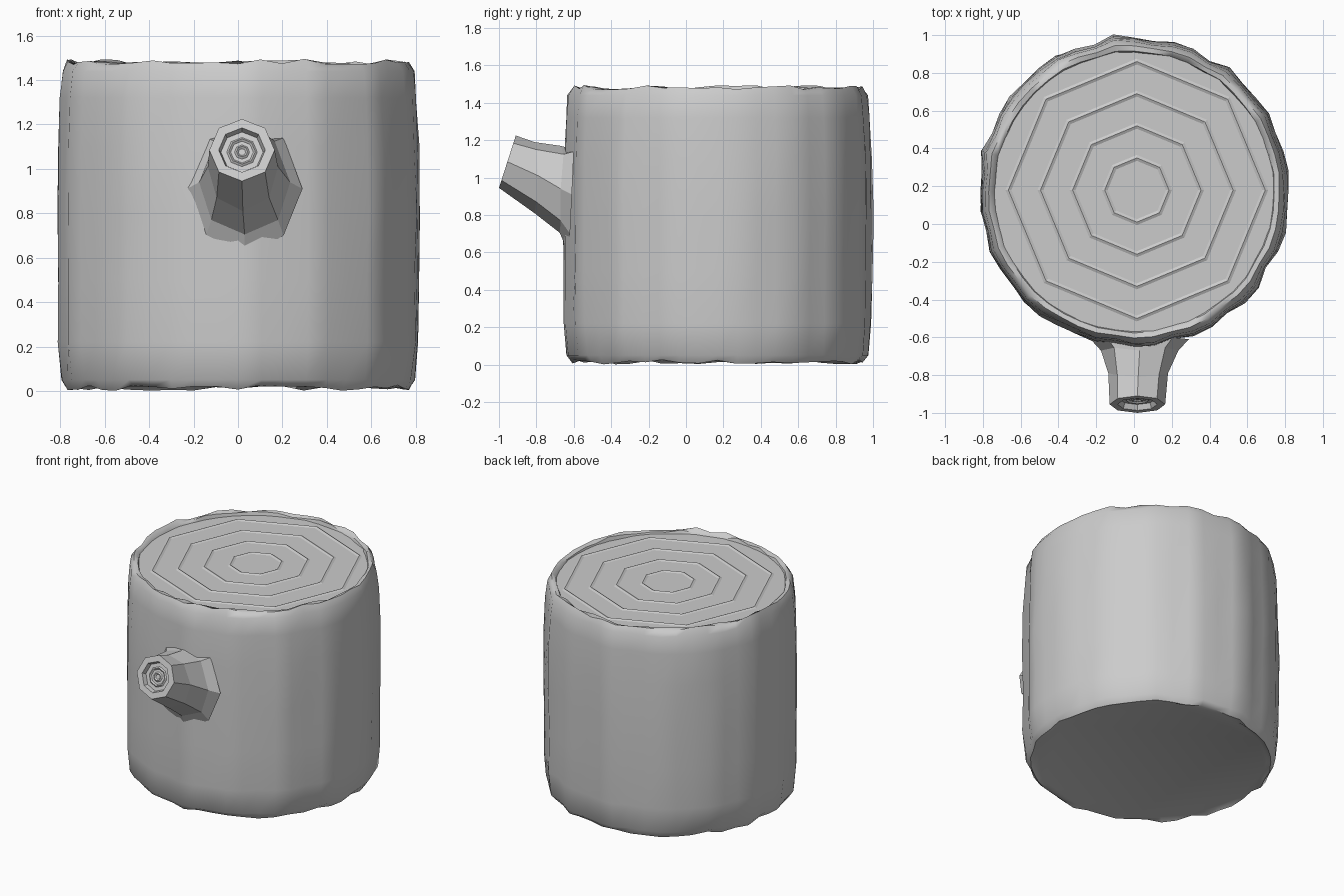
import bpy, bmesh, math, random
from mathutils import Vector

if "Cube" in bpy.data.objects:
    bpy.data.objects.remove(bpy.data.objects["Cube"])

random.seed(7)
CX, CY = 0.0, 0.17          # trunk axis


def loft(bm, rings, cap_start=False, cap_end=False):
    """Skin closed rings of equal point count, optionally capping the ends."""
    rows = [[bm.verts.new(p) for p in r] for r in rings]
    n = len(rows[0])
    for a, b in zip(rows, rows[1:]):
        for i in range(n):
            j = (i + 1) % n
            bm.faces.new((a[i], a[j], b[j], b[i]))
    if cap_start:
        bm.faces.new(rows[0][::-1])
    if cap_end:
        bm.faces.new(rows[-1])


def circle(r, z, n, x=CX, y=CY):
    return [(x + r * math.sin(-math.tau * i / n), y + r * math.cos(math.tau * i / n), z)
            for i in range(n)]


def finish(name, bm, smooth=None):
    bmesh.ops.recalc_face_normals(bm, faces=bm.faces[:])
    me = bpy.data.meshes.new(name)
    bm.to_mesh(me)
    bm.free()
    ob = bpy.data.objects.new(name, me)
    bpy.context.collection.objects.link(ob)
    if smooth:
        bpy.ops.object.select_all(action='DESELECT')
        ob.select_set(True)
        bpy.context.view_layer.objects.active = ob
        bpy.ops.object.shade_smooth_by_angle(angle=math.radians(smooth))
    return ob


# Bark: rounded profile (radius, z, roughness) with wandering vertical ridges
profile = [(0.745, 0.02, 0.0), (0.775, 0.014, 0.4), (0.802, 0.05, 0.7), (0.817, 0.22, 1),
           (0.818, 0.5, 1), (0.822, 0.8, 1), (0.818, 1.1, 1), (0.808, 1.32, 0.9),
           (0.797, 1.44, 0.8), (0.772, 1.482, 0.5), (0.745, 1.475, 0.3), (0.735, 1.44, 0.2)]
N = 48
ridge = [0.009 * math.sin(i * 2.1) + random.uniform(-0.011, 0.011) for i in range(N)]
rings = []
for k, (r, z, rough) in enumerate(profile):
    ring = []
    for i in range(N):
        a = math.tau * i / N
        rr = r + rough * (ridge[i] + random.uniform(-0.005, 0.005))
        zz = z + (random.uniform(-0.013, 0.013) if k in (1, 9, 10) else 0)
        ring.append((CX + rr * math.cos(a), CY + rr * math.sin(a), max(zz, 0)))
    rings.append(ring)
bm = bmesh.new()
loft(bm, rings, cap_start=True)
finish("bark", bm, 50)

# Cut top, set slightly below the bark lip, with faint octagonal growth rings
TOP = 1.458
bm = bmesh.new()
bm.faces.new([bm.verts.new(p) for p in circle(0.765, TOP, 32)])
finish("cut_top", bm)
bm = bmesh.new()
for r in (0.17, 0.34, 0.51, 0.68):
    loft(bm, [circle(r + d, TOP + h, 8, 0.015, 0.18)
              for d, h in ((-0.018, -0.001), (0, 0.007), (0.018, -0.001))])
finish("growth_rings", bm)

# Branch stub: octagonal flare from the trunk to a tilted tip
axis = Vector((0, -0.95, 0.305)).normalized()
up = Vector((0, 0.305, 0.95)).normalized()
tip = Vector((0.018, -0.955, 1.085))


def tip_ring(r, depth=0.0):
    return [tip - axis * depth + Vector((1, 0, 0)) * (r * math.sin(math.tau * i / 8))
            + up * (r * math.cos(math.tau * i / 8)) for i in range(8)]


def half_ring(pts, x0=0.03):
    """Five points from top to bottom, mirrored to the left side."""
    right = [(x0 + x, y, z) for x, y, z in pts]
    left = [(x0 - x, y, z) for x, y, z in pts[3:0:-1]]
    return right + left


root = half_ring([(0, -0.60, 1.15), (0.175, -0.60, 1.14), (0.26, -0.61, 0.91),
                  (0.175, -0.62, 0.70), (0, -0.63, 0.60)])
flare = half_ring([(0, -0.67, 1.17), (0.135, -0.655, 1.125), (0.205, -0.67, 0.94),
                   (0.15, -0.67, 0.77), (0, -0.675, 0.705)])
neck = half_ring([(0, -0.81, 1.19), (0.11, -0.80, 1.15), (0.158, -0.79, 1.01),
                  (0.118, -0.80, 0.87), (0, -0.81, 0.81)], 0.022)
bm = bmesh.new()
loft(bm, [root, flare, neck, tip_ring(0.147), tip_ring(0.105), tip_ring(0.095, 0.03)],
     cap_end=True)
finish("branch_stub", bm)

# Growth rings on the branch end
bm = bmesh.new()
for r in (0.025, 0.06):
    loft(bm, [tip_ring(r + d, h) for d, h in ((-0.01, 0.031), (0, 0.022), (0.01, 0.031))])
finish("branch_rings", bm)
